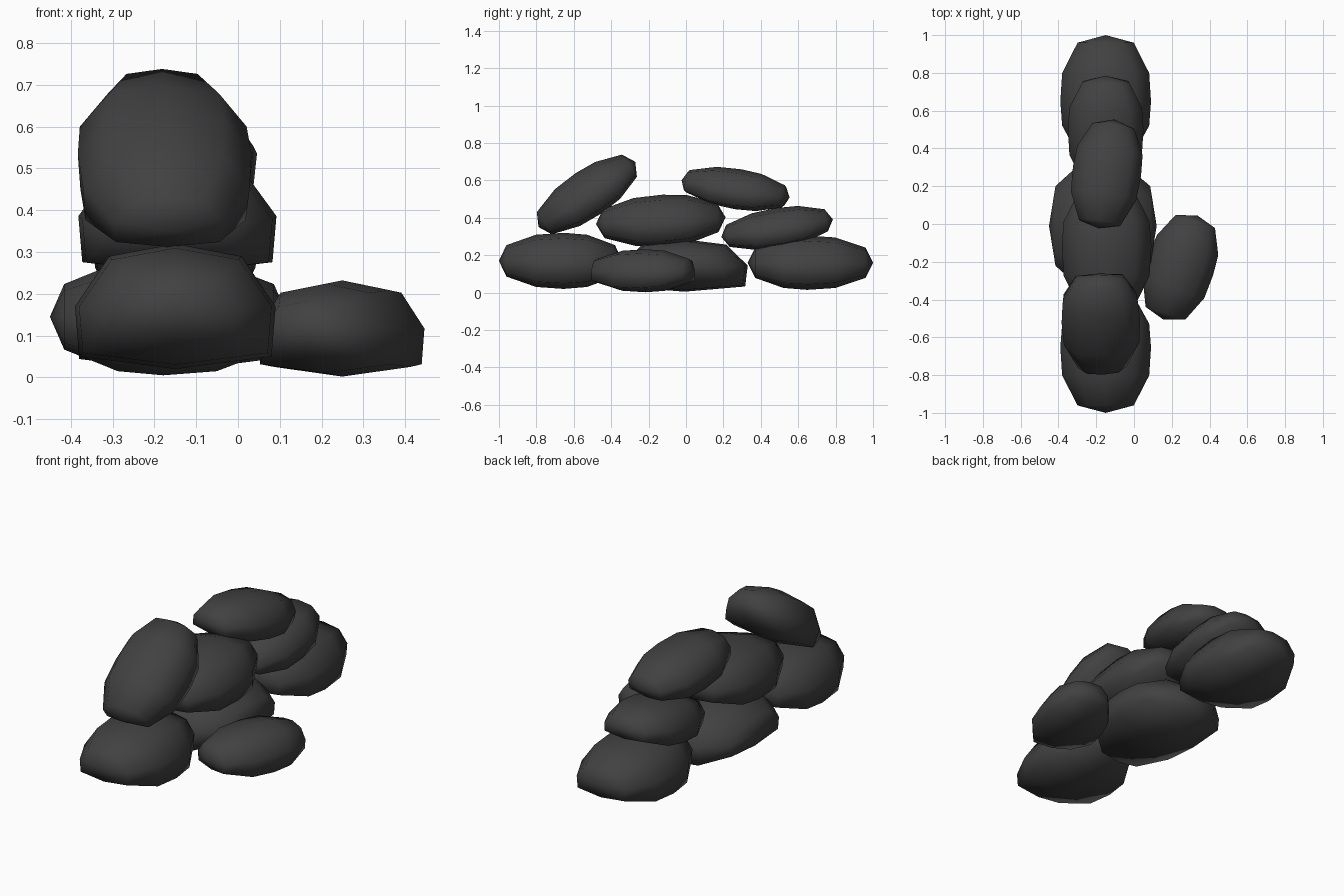
import bpy, math

if "Cube" in bpy.data.objects:
    bpy.data.objects.remove(bpy.data.objects["Cube"])

# one dark grey cloth colour
cloth = bpy.data.materials.new("dark grey")
cloth.diffuse_color = (0.053, 0.053, 0.053, 1)
cloth.use_nodes = True
cloth.node_tree.nodes["Principled BSDF"].inputs["Base Color"].default_value = cloth.diffuse_color

# cross-section (width, height): flat belly, rounded top
SECTION = [(0, -1), (0.96, -0.8), (1, 0), (0.66, 0.8),
           (0, 1), (-0.66, 0.8), (-1, 0), (-0.96, -0.8)]
# stations along the length: (position, width scale, height scale)
STATIONS = [(-0.88, 0.62, 0.56), (-0.4, 0.96, 0.93), (0.05, 1, 1),
            (0.43, 0.96, 0.93), (0.88, 0.62, 0.56)]


def sandbag(name, centre, half, pitch=0, yaw=0):
    """Stuffed bag lying along y; half = half width, length, height."""
    w, l, h = half
    n = len(SECTION)
    verts = [(x * sw * w, t * l, z * sh * h)
             for t, sw, sh in STATIONS for x, z in SECTION]
    faces = []
    for r in range(len(STATIONS) - 1):
        for i in range(n):
            j = (i + 1) % n
            a = r * n
            faces.append((a + i, a + n + i, a + n + j, a + j))
    # pointed ends
    front, back = len(verts), len(verts) + 1
    verts += [(0, -l, 0), (0, l, 0)]
    last = (len(STATIONS) - 1) * n
    for i in range(n):
        j = (i + 1) % n
        faces.append((front, i, j))
        faces.append((back, last + j, last + i))
    mesh = bpy.data.meshes.new(name)
    mesh.from_pydata(verts, [], faces)
    # outward normals are consistent: flip the end fans / sides as one shell
    import bmesh
    bm = bmesh.new()
    bm.from_mesh(mesh)
    bmesh.ops.recalc_face_normals(bm, faces=bm.faces)
    bm.to_mesh(mesh)
    bm.free()
    mesh.shade_smooth()
    mesh.materials.append(cloth)
    ob = bpy.data.objects.new(name, mesh)
    ob.location = centre
    ob.rotation_euler = (math.radians(pitch), 0, math.radians(yaw))
    bpy.context.collection.objects.link(ob)
    return ob


# bottom row
sandbag("bottom_front_bag", (-0.15, -0.67, 0.17), (0.24, 0.33, 0.15))
sandbag("bottom_middle_bag", (-0.165, -0.01, 0.145), (0.34, 0.285, 0.14), yaw=90)
sandbag("bottom_back_bag", (-0.15, 0.665, 0.16), (0.24, 0.335, 0.145), yaw=180)
# loose bag at the side
sandbag("loose_bag", (0.245, -0.23, 0.117), (0.178, 0.29, 0.115), yaw=-18)
# second row
sandbag("second_row_middle_bag", (-0.145, -0.135, 0.385), (0.237, 0.347, 0.138), pitch=3)
sandbag("second_row_back_bag", (-0.15, 0.487, 0.345), (0.2, 0.302, 0.107), pitch=9)
# top bags, one slumped over the front
sandbag("top_back_bag", (-0.145, 0.265, 0.555), (0.182, 0.295, 0.108), pitch=-9, yaw=-8)
sandbag("leaning_front_bag", (-0.175, -0.53, 0.525), (0.208, 0.312, 0.128), pitch=34, yaw=2)
